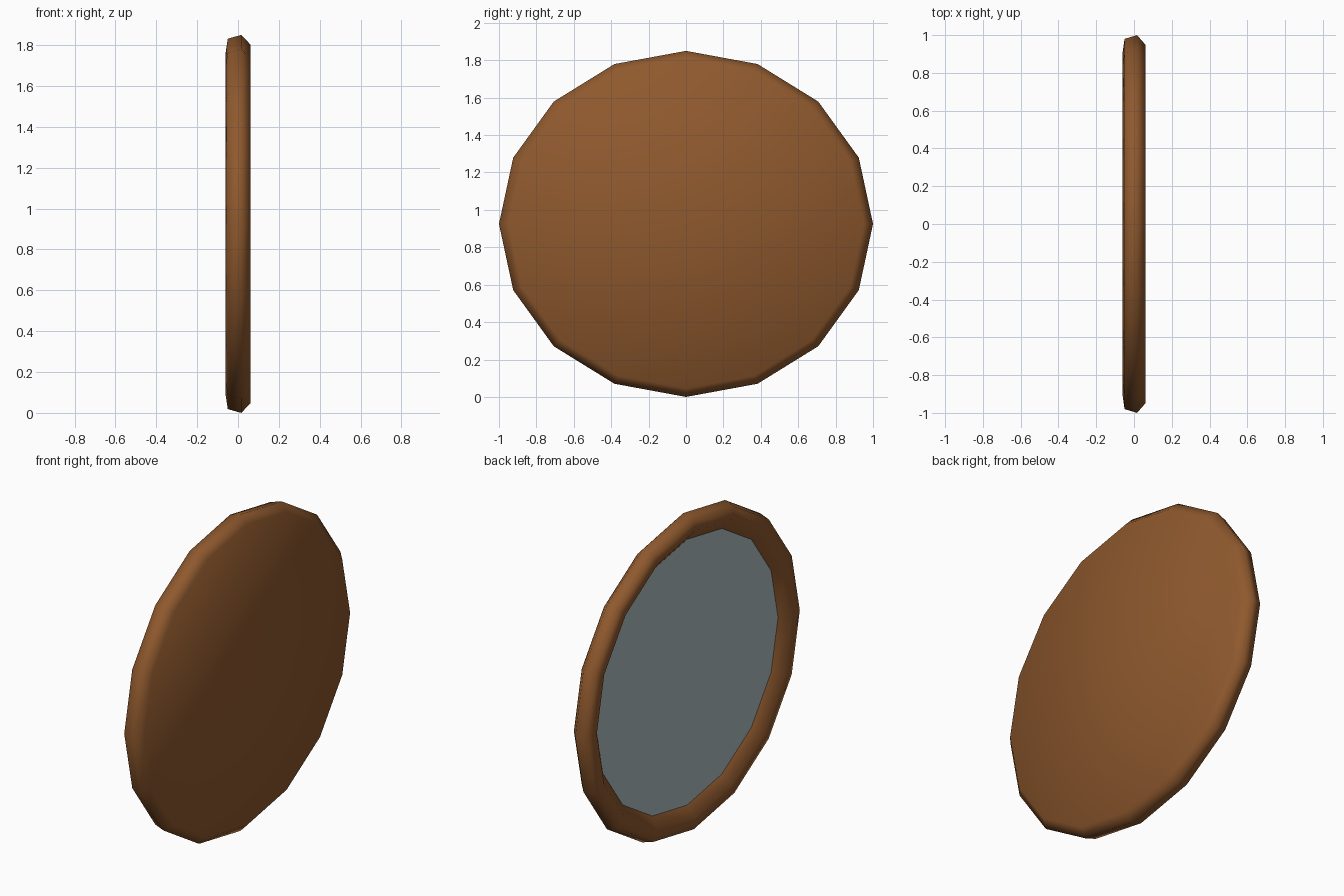
import bpy, bmesh, math

if "Cube" in bpy.data.objects:
    bpy.data.objects.remove(bpy.data.objects["Cube"])

SIDES = 16
RY, RZ = 1.0, 0.925   # oval half-sizes


def material(name, rgb):
    m = bpy.data.materials.new(name)
    m.diffuse_color = (*rgb, 1)
    m.use_nodes = True
    m.node_tree.nodes["Principled BSDF"].inputs["Base Color"].default_value = m.diffuse_color
    return m


def oval_part(name, profile, mat, smooth, back_cap):
    """Sweep (radius, x) profile points round the oval, with a back fan or a front cap."""
    bm = bmesh.new()
    rings = []
    for r, x in profile:
        ring = []
        for i in range(SIDES):
            a = 2 * math.pi * i / SIDES
            ring.append(bm.verts.new((x, r * RY * math.cos(a), RZ + r * RZ * math.sin(a))))
        rings.append(ring)
    for r0, r1 in zip(rings, rings[1:]):
        for i in range(SIDES):
            j = (i + 1) % SIDES
            bm.faces.new((r0[i], r1[i], r1[j], r0[j]))
    if back_cap:
        centre = bm.verts.new((profile[0][1], 0, RZ))
        for i in range(SIDES):
            bm.faces.new((centre, rings[0][i], rings[0][(i + 1) % SIDES]))
    else:
        bm.faces.new(rings[-1][::-1])
    for f in bm.faces:
        f.smooth = smooth
    me = bpy.data.meshes.new(name)
    bm.to_mesh(me)
    bm.free()
    me.materials.append(mat)
    ob = bpy.data.objects.new(name, me)
    bpy.context.collection.objects.link(ob)
    return ob


wood = material("brown wood", (0.275, 0.1, 0.027))
glass = material("grey mirror glass", (0.42, 0.51, 0.53))

# Rounded wooden frame with closed back
oval_part("frame",
          [(0.95, 0.06), (1.0, 0.016), (0.98, -0.05), (0.91, -0.06), (0.84, -0.007)],
          wood, True, True)

# Recessed mirror plate
oval_part("mirror_plate", [(0.84, -0.007)], glass, False, False)
